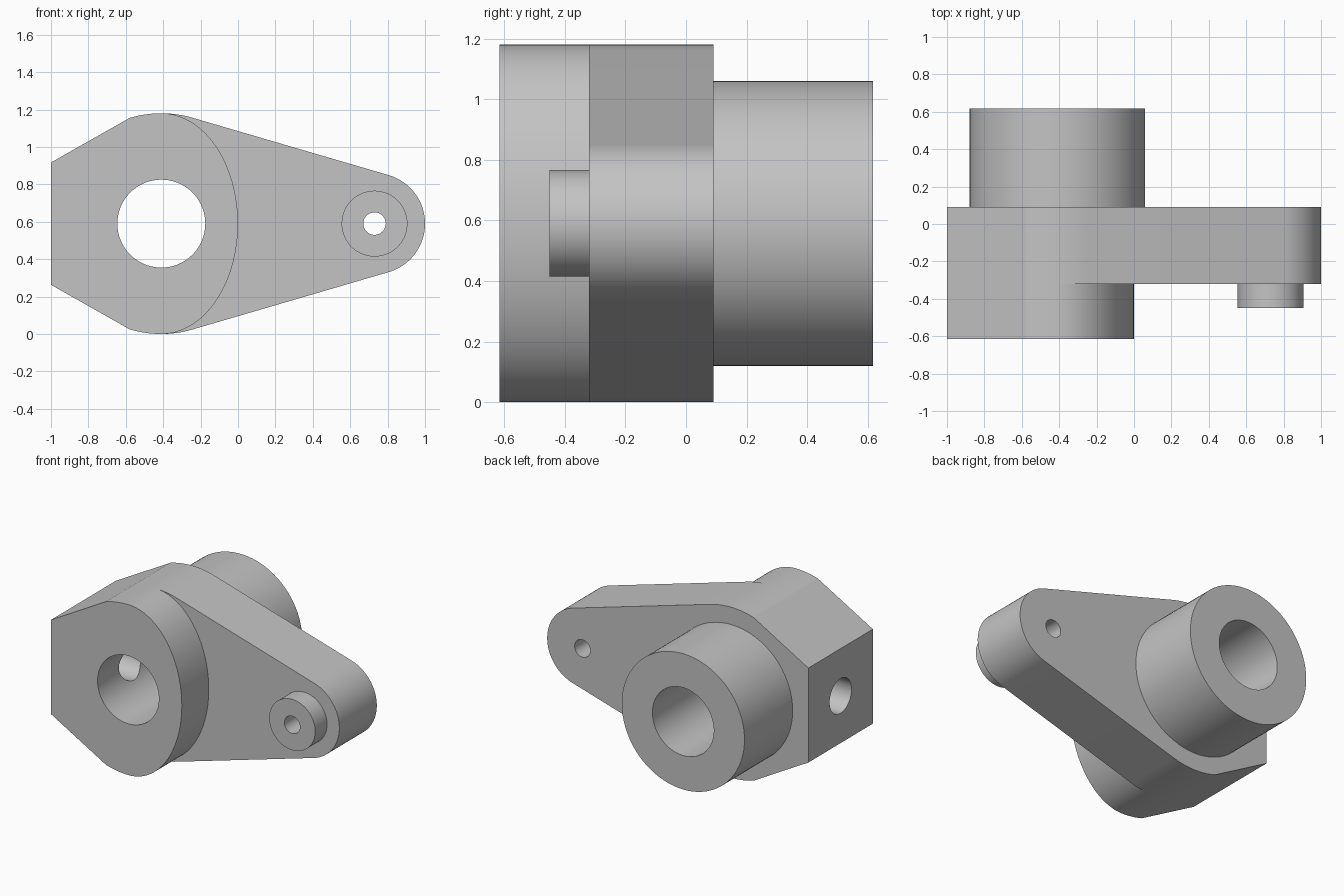
import bpy, bmesh, math

cube = bpy.data.objects.get("Cube")
if cube:
    bpy.data.objects.remove(cube, do_unlink=True)

# One plain grey for the whole casting
GREY = (0.55, 0.55, 0.55, 1)
mat = bpy.data.materials.new("machined_grey")
mat.use_nodes = True
mat.diffuse_color = GREY
mat.node_tree.nodes["Principled BSDF"].inputs["Base Color"].default_value = GREY

# Main axes and radii
HUB_X, PIN_X, MID_Z = -0.41, 0.73, 0.59
HUB_R, TIP_R, BORE_R = 0.59, 0.27, 0.235
FRONT, STEP, BACK, REAR = -0.615, -0.32, 0.09, 0.617


def arc(cx, cz, rx, rz, start, end, steps):
    """Points on an elliptical arc, angles in radians."""
    out = []
    for i in range(steps + 1):
        a = start + (end - start) * i / steps
        out.append((cx + rx * math.cos(a), cz + rz * math.sin(a)))
    return out


def circle(cx, cz, r, steps=96):
    return arc(cx, cz, r, r, 0, math.tau, steps)[:-1]


def prism(name, outline, start, end, axis="Y"):
    """Extrude an outline along y, or along x for a sideways part."""
    bm = bmesh.new()
    rings = []
    for d in (start, end):
        rings.append([bm.verts.new((u, d, v) if axis == "Y" else (d, u, v))
                      for u, v in outline])
    near, far = rings
    bm.faces.new(near)
    bm.faces.new(far[::-1])
    n = len(outline)
    for i in range(n):
        j = (i + 1) % n
        bm.faces.new((near[i], far[i], far[j], near[j]))
    bmesh.ops.recalc_face_normals(bm, faces=bm.faces[:])
    mesh = bpy.data.meshes.new(name)
    bm.to_mesh(mesh)
    bm.free()
    mesh.materials.append(mat)
    obj = bpy.data.objects.new(name, mesh)
    bpy.context.collection.objects.link(obj)
    return obj


def mirrored(upper):
    """Close an upper half outline, starting on the middle line, downwards."""
    lower = [(x, 2 * MID_Z - z) for x, z in upper[:0:-1]]
    return upper + lower


# Outlines: pointed flat on the left end, shared by hub and lever
tangent = math.acos((HUB_R - TIP_R) / (PIN_X - HUB_X))
shoulder = math.radians(106.7)
end_flat = (-1.0, 0.917)
quarter = math.pi / 2

lever_outline = mirrored(
    arc(PIN_X, MID_Z, TIP_R, TIP_R, 0, tangent, 32)
    + arc(HUB_X, MID_Z, HUB_R, HUB_R, tangent, shoulder, 16)
    + [end_flat])
hub_outline = mirrored(
    arc(HUB_X, MID_Z, -HUB_X, HUB_R, 0, quarter, 48)
    + arc(HUB_X, MID_Z, HUB_R, HUB_R, quarter, shoulder, 8)[1:]
    + [end_flat])

# Solid parts
lever = prism("lever_plate", lever_outline, STEP, BACK)
hub = prism("front_hub", hub_outline, FRONT, STEP)
sleeve = prism("rear_sleeve", circle(HUB_X, MID_Z, 0.47), BACK, REAR)
boss = prism("pin_boss", circle(PIN_X, MID_Z, 0.176), -0.45, STEP)

# Cutters: main bore, pin hole, cross hole from the end flat into the bore
bore = prism("bore_cutter", circle(HUB_X, MID_Z, BORE_R), -1, 1)
pin_hole = prism("pin_hole_cutter", circle(PIN_X, MID_Z, 0.06, 48), -1, 1)
cross_hole = prism("cross_hole_cutter",
                   circle((FRONT + BACK) / 2, MID_Z, 0.12, 64), -1.2, HUB_X, "X")
cutters = (bore, pin_hole, cross_hole)
for c in cutters:
    c.hide_render = True

cuts = {lever: cutters, hub: (bore, cross_hole), sleeve: (bore,), boss: (pin_hole,)}
for part, tools in cuts.items():
    bpy.ops.object.select_all(action="DESELECT")
    part.select_set(True)
    bpy.context.view_layer.objects.active = part
    for tool in tools:
        mod = part.modifiers.new(tool.name, "BOOLEAN")
        mod.operation = "DIFFERENCE"
        mod.solver = "EXACT"
        mod.object = tool
        bpy.ops.object.modifier_apply(modifier=mod.name)
    bpy.ops.object.shade_smooth_by_angle(angle=math.radians(11))

for c in cutters:
    bpy.data.objects.remove(c, do_unlink=True)
